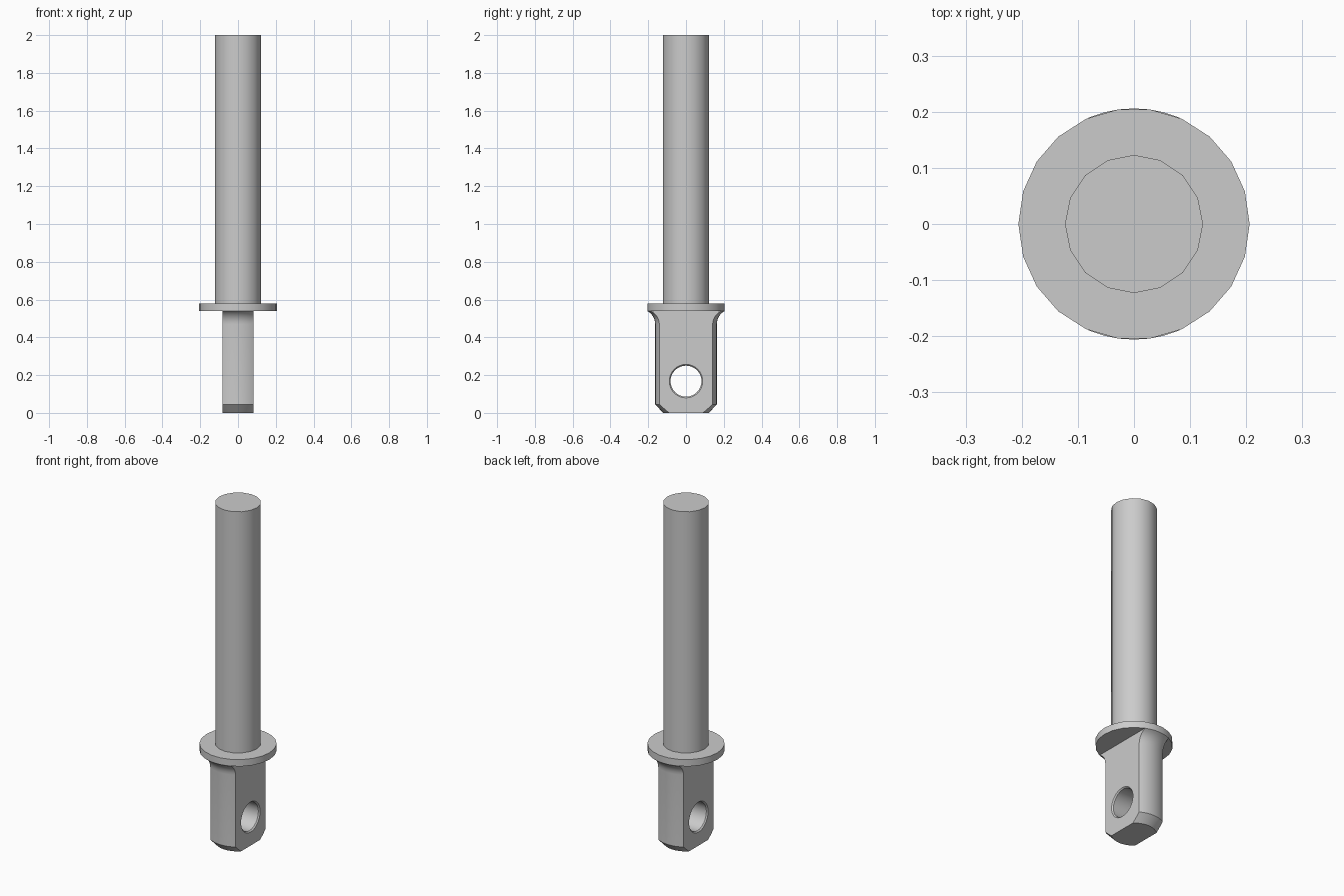
import bpy
import bmesh
from math import cos, sin, pi, radians, acos
from mathutils import Matrix

cube = bpy.data.objects.get("Cube")
if cube:
    bpy.data.objects.remove(cube, do_unlink=True)

steel = bpy.data.materials.new("grey_steel")
steel.use_nodes = True
COLOUR = (0.6, 0.6, 0.6, 1)
steel.diffuse_color = COLOUR
steel.node_tree.nodes["Principled BSDF"].inputs["Base Color"].default_value = COLOUR


def lathe(name, profile, sides, matrix=Matrix()):
    """Closed solid from (radius, height) points turned around z."""
    bm = bmesh.new()
    rings = []
    for r, z in profile:
        angles = [2 * pi * i / sides for i in range(sides)]
        rings.append([bm.verts.new((r * cos(a), r * sin(a), z)) for a in angles])
    for low, high in zip(rings, rings[1:]):
        for i in range(sides):
            j = (i + 1) % sides
            bm.faces.new((low[i], low[j], high[j], high[i]))
    bm.faces.new(rings[0][::-1])
    bm.faces.new(rings[-1])
    bm.transform(matrix)
    return finish(name, bm)


def finish(name, bm):
    bmesh.ops.recalc_face_normals(bm, faces=bm.faces)
    mesh = bpy.data.meshes.new(name)
    bm.to_mesh(mesh)
    bm.free()
    mesh.materials.append(steel)
    obj = bpy.data.objects.new(name, mesh)
    bpy.context.collection.objects.link(obj)
    return obj


def select(obj):
    bpy.ops.object.select_all(action="DESELECT")
    obj.select_set(True)
    bpy.context.view_layer.objects.active = obj


def cut(obj, cutter, operation):
    mod = obj.modifiers.new("cut", "BOOLEAN")
    mod.operation = operation
    mod.solver = "EXACT"
    mod.object = cutter
    select(obj)
    bpy.ops.object.modifier_apply(modifier=mod.name)
    bpy.data.objects.remove(cutter, do_unlink=True)


# Round shaft and collar
shaft = lathe("shaft", [(0.123, 0.57), (0.123, 2.0)], 16)
collar = lathe("collar", [(0.206, 0.54), (0.206, 0.58)], 22)

# Tang: turned body with chamfered foot and a fillet flaring to the collar
TANG_R, FILLET, RIM = 0.163, 0.08, 0.206
end = acos((TANG_R + FILLET - RIM) / FILLET)
profile = [(0.121, 0.0), (TANG_R, 0.045)]
for i in range(7):
    a = end * i / 6
    profile.append((TANG_R + FILLET * (1 - cos(a)),
                    0.54 + FILLET * (sin(a) - sin(end))))
tang = lathe("tang", profile, 48)

# Two flat sides
bm = bmesh.new()
bmesh.ops.create_cube(bm, size=1, matrix=Matrix.Diagonal((0.164, 1, 2, 1)))
cut(tang, finish("flats_cutter", bm), "INTERSECT")

# Cross hole with a small chamfer at both mouths
turn = Matrix.Translation((0, 0, 0.168)) @ Matrix.Rotation(radians(90), 4, "Y")
hole = [(0.1, -0.094), (0.082, -0.075), (0.082, 0.075), (0.1, 0.094)]
cut(tang, lathe("hole_cutter", hole, 32, turn), "DIFFERENCE")

for part in (shaft, collar, tang):
    select(part)
    bpy.ops.object.shade_smooth_by_angle(angle=radians(28))
